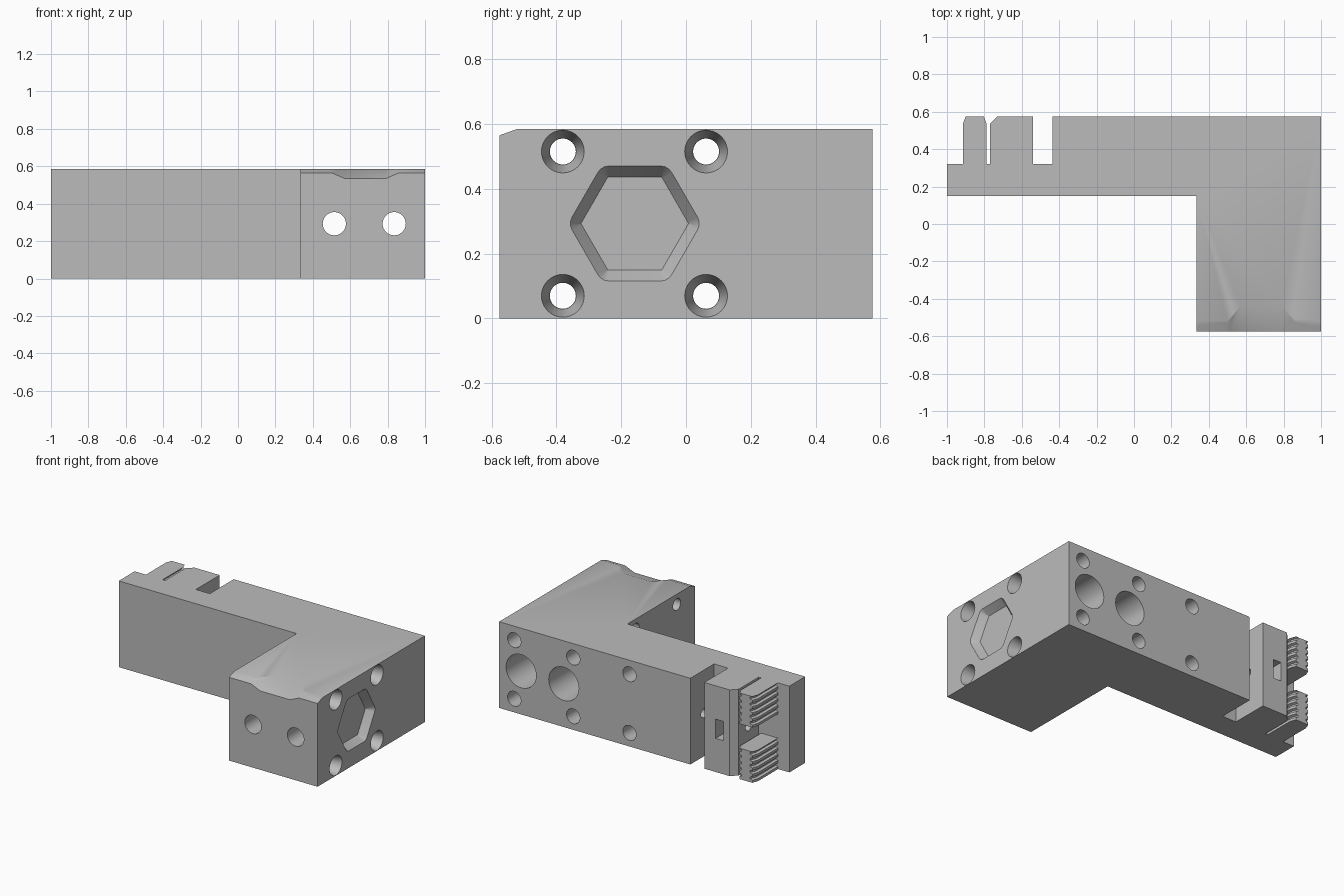
import bpy, bmesh, math
from mathutils import Matrix, Vector

if "Cube" in bpy.data.objects:
    bpy.data.objects.remove(bpy.data.objects["Cube"])

H = 0.585          # overall height
BACK = 0.575       # back / front limits in y
STEP = 0.32        # floor of the slots at the back

grey = bpy.data.materials.new("plain grey")
grey.diffuse_color = (0.5, 0.5, 0.5, 1)
grey.use_nodes = True
grey.node_tree.nodes["Principled BSDF"].inputs["Base Color"].default_value = grey.diffuse_color


def finish(name, bm):
    bmesh.ops.recalc_face_normals(bm, faces=bm.faces)
    me = bpy.data.meshes.new(name)
    bm.to_mesh(me)
    bm.free()
    ob = bpy.data.objects.new(name, me)
    me.materials.append(grey)
    bpy.context.collection.objects.link(ob)
    return ob


def loft(name, sections):
    """Closed solid through matching rings of 3D points."""
    bm = bmesh.new()
    rings = [[bm.verts.new(p) for p in s] for s in sections]
    n = len(rings[0])
    bm.faces.new(rings[0])
    bm.faces.new(rings[-1])
    for a, b in zip(rings, rings[1:]):
        for i in range(n):
            j = (i + 1) % n
            bm.faces.new((a[i], a[j], b[j], b[i]))
    return finish(name, bm)


def rod(axis, start, end, u, z, r1, r2=None):
    """Round cutter along x or y from start to end; u is the other flat coordinate."""
    bm = bmesh.new()
    mid = (start + end) / 2
    if axis == 'X':
        m = Matrix.Translation((mid, u, z)) @ Matrix.Rotation(math.pi / 2, 4, 'Y')
    else:
        m = Matrix.Translation((u, mid, z)) @ Matrix.Rotation(-math.pi / 2, 4, 'X')
    bmesh.ops.create_cone(bm, cap_ends=True, segments=40, radius1=r1,
                          radius2=r1 if r2 is None else r2, depth=end - start, matrix=m)
    return finish("cutter", bm)


def box(x0, x1, y0, y1, z0, z1):
    return loft("cutter", [[(x0, y0, z), (x1, y0, z), (x1, y1, z), (x0, y1, z)] for z in (z0, z1)])


def cut(body, cutter):
    mod = body.modifiers.new("cut", 'BOOLEAN')
    mod.operation, mod.solver, mod.object = 'DIFFERENCE', 'EXACT', cutter
    bpy.context.view_layer.objects.active = body
    bpy.ops.object.modifier_apply(modifier=mod.name)
    bpy.data.objects.remove(cutter)


# L-shaped body with clamp block and slots along the back
outline = [(-1, 0.15), (0.335, 0.15), (0.335, -BACK), (1, -BACK), (1, BACK),
           (-0.435, BACK), (-0.435, STEP), (-0.54, STEP), (-0.54, BACK),
           (-0.73, BACK), (-0.77, 0.535), (-0.77, STEP), (-1, STEP)]
body = loft("bracket_body", [[(x, y, z) for x, y in outline] for z in (0, H)])

# stepped through-bores, front to back
for x in (0.515, 0.835):
    cut(body, rod('Y', -0.7, 0.7, x, 0.293, 0.062))
    cut(body, rod('Y', 0.0, 0.7, x, 0.293, 0.113))

# blind screw holes in the back
for x in (0.887, 0.444, 0.022):
    for z in (0.092, 0.49):
        cut(body, rod('Y', 0.27, 0.7, x, z, 0.05))

# countersunk corner holes through the right side
for y in (-0.38, 0.062):
    for z in (0.07, 0.515):
        cut(body, rod('X', 0.2, 1.1, y, z, 0.04))
        cut(body, rod('X', 0.9, 1.0002, y, z, 0.041, 0.066))


# tapered hexagonal pocket with rounded corners
def hexagon(x, r, rr):
    pts = []
    for k in range(6):
        a = k * math.pi / 3
        d = r - rr / math.cos(math.pi / 6)
        for t in (-30, -10, 10, 30):
            b = a + math.radians(t)
            pts.append((x, -0.158 + d * math.cos(a) + rr * math.cos(b),
                        0.293 + d * math.sin(a) + rr * math.sin(b)))
    return pts


cut(body, loft("cutter", [hexagon(0.95, 0.166, 0.004), hexagon(1.0, 0.205, 0.04),
                          hexagon(1.05, 0.205, 0.04)]))


# shallow bevel on the front top edge, deeper in the middle
def wedge(x0, x1, inset, drop, reach):
    k = 0.2 / reach
    def tri(x, d, r):
        return [(x, -BACK - r, H - 2 * d), (x, -BACK + 2 * r, H + d), (x, -BACK - r, H + d)]
    return loft("cutter", [tri(x0, 0.02, 0.055), tri(x0 + inset, drop, reach),
                           tri(x1 - inset, drop, reach), tri(x1, 0.02, 0.055)])


cut(body, wedge(0.2, 1.1, 0.02, 0.02, 0.055))
cut(body, wedge(0.50, 0.86, 0.07, 0.05, 0.135))

# tension screw hole and nut slot in the clamp block
cut(body, rod('X', -0.85, -0.2, 0.43, 0.293, 0.03))
cut(body, box(-0.685, -0.625, 0.38, 0.7, 0.228, 0.358))


# ribbed belt grips, ribs on both sides
def grip(name, z0):
    pitch, n = 0.042, 5
    side = []
    for i in range(n):
        z = z0 + i * pitch
        side += [(0, z), (0, z + 0.017), (0.016, z + 0.023), (0.016, z + 0.036)]
    side += [(0, z0 + n * pitch)]
    sections = []
    for y, inset in ((STEP, 0), (0.535, 0), (BACK, 0.015)):
        left = [(-0.915 + d + inset, y, z) for d, z in side]
        right = [(-0.788 - d - inset, y, z) for d, z in reversed(side)]
        sections.append(left + right)
    return loft(name, sections)


grips = [grip("lower_belt_grip", 0.0), grip("upper_belt_grip", H - 0.21)]

for ob in [body] + grips:
    bpy.ops.object.select_all(action='DESELECT')
    ob.select_set(True)
    bpy.context.view_layer.objects.active = ob
    bpy.ops.object.shade_smooth_by_angle(angle=math.radians(25))
